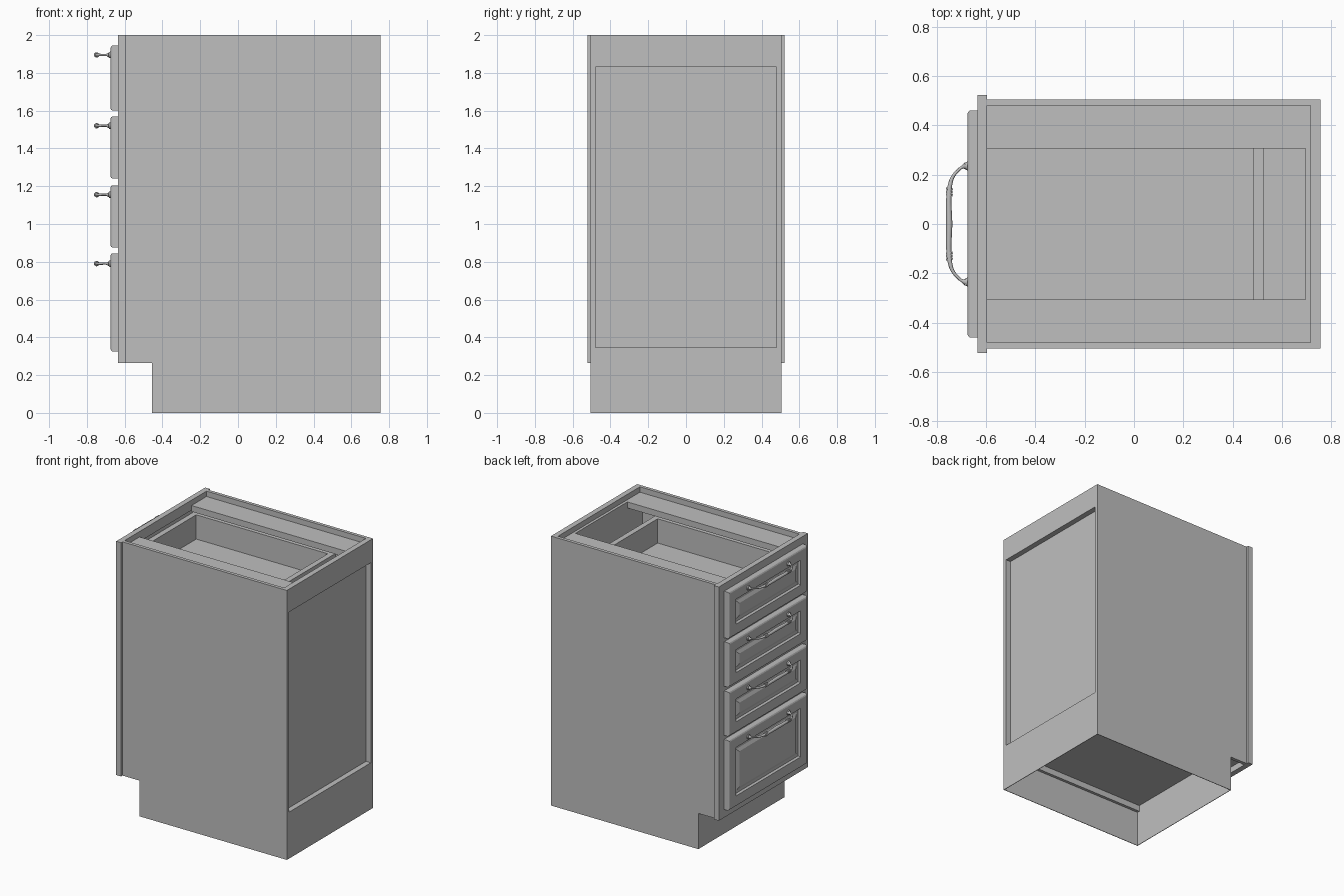
import bpy, bmesh
from math import pi
from mathutils import Vector

cube = bpy.data.objects.get("Cube")
if cube:
    bpy.data.objects.remove(cube, do_unlink=True)

paint = bpy.data.materials.new("plain grey")
paint.use_nodes = True
GREY = (0.52, 0.52, 0.52, 1)
paint.diffuse_color = GREY
paint.node_tree.nodes["Principled BSDF"].inputs["Base Color"].default_value = GREY


def finish(name, bm):
    bmesh.ops.recalc_face_normals(bm, faces=bm.faces)
    mesh = bpy.data.meshes.new(name)
    bm.to_mesh(mesh)
    bm.free()
    mesh.materials.append(paint)
    ob = bpy.data.objects.new(name, mesh)
    bpy.context.collection.objects.link(ob)
    return ob


def boxes(name, *spans):
    """One object from boxes, each given as x, y and z ranges."""
    bm = bmesh.new()
    for span in spans:
        verts = bmesh.ops.create_cube(bm, size=1)["verts"]
        for v in verts:
            v.co = [lo + (c + 0.5) * (hi - lo) for c, (lo, hi) in zip(v.co, span)]
    return finish(name, bm)


# Main levels of the carcass
FRONT, FRAME, KICK, BACK = -0.595, -0.635, -0.455, 0.755
SIDE, INNER, NOTCH, TOP = 0.505, 0.48, 0.265, 2.0
SKIN = 0.004
IN_BACK = 0.715

# Side panels: notched outer skin with a thicker board above the plinth
for label, s in (("left", 1), ("right", -1)):
    bm = bmesh.new()
    outline = [(KICK, 0), (BACK, 0), (BACK, TOP), (FRONT, TOP), (FRONT, NOTCH), (KICK, NOTCH)]
    face = bm.faces.new([bm.verts.new((x, s * SIDE, z)) for x, z in outline])
    ext = bmesh.ops.extrude_face_region(bm, geom=[face])["geom"]
    moved = [g for g in ext if isinstance(g, bmesh.types.BMVert)]
    bmesh.ops.translate(bm, vec=(0, -s * SKIN, 0), verts=moved)
    finish(label + "_side_skin", bm)
    boxes(label + "_side_board",
          ((FRONT, BACK), sorted((s * INNER, s * (SIDE - SKIN))), (NOTCH, TOP)))
    # Top stretcher running front to back
    boxes(label + "_top_stretcher",
          ((FRONT, IN_BACK), sorted((s * 0.305, s * INNER)), (1.915, 1.96)))

# Plinth, floor and back
WIDE = (-INNER, INNER)
boxes("toe_kick", ((KICK, KICK + SKIN), (-SIDE + SKIN, SIDE - SKIN), (0, 0.31)))
boxes("cabinet_floor", ((FRONT, IN_BACK), WIDE, (0.31, 0.345)))
boxes("back_panel", ((0.695, IN_BACK), WIDE, (0.31, 1.96)))
boxes("back_top_rail", ((IN_BACK, BACK), WIDE, (1.83, TOP)))
boxes("back_bottom_rail",
      ((BACK - SKIN, BACK), (-SIDE + SKIN, SIDE - SKIN), (0, NOTCH)),
      ((IN_BACK, BACK), WIDE, (NOTCH, 0.345)))

# Drawer levels: front bottom, front top, handle height
DRAWERS = {"top": (1.60, 1.945, 1.895), "upper": (1.24, 1.57, 1.52),
           "lower": (0.875, 1.205, 1.155), "bottom": (0.325, 0.845, 0.79)}

# Face frame: stiles at the sides, rails between the drawers
OPEN = 0.42
EDGES = [NOTCH] + [z for lo, hi, _ in reversed(DRAWERS.values()) for z in (lo + 0.02, hi - 0.02)] + [TOP]
frame = [((FRAME, FRONT), sorted((s * OPEN, s * 0.522)), (NOTCH, TOP)) for s in (1, -1)]
frame += [((FRAME, FRONT), (-OPEN, OPEN), (EDGES[i], EDGES[i + 1])) for i in range(0, len(EDGES), 2)]
boxes("face_frame", *frame)


def drawer_front(name, lo, hi):
    """Raised-panel front lofted through rectangular rings of (inset, depth)."""
    bm = bmesh.new()
    profile = [(0, 0), (0, 0.03), (0.004, 0.036), (0.012, 0.04), (0.08, 0.04),
               (0.088, 0.026), (0.106, 0.024), (0.128, 0.035)]
    rings = []
    for inset, depth in profile:
        y, z0, z1 = 0.46 - inset, lo + inset, hi - inset
        rings.append([bm.verts.new((FRAME - depth, a, b))
                      for a, b in ((-y, z0), (y, z0), (y, z1), (-y, z1))])
    for a, b in zip(rings, rings[1:]):
        for i in range(4):
            j = (i + 1) % 4
            bm.faces.new((a[i], a[j], b[j], b[i]))
    bm.faces.new(rings[0])
    bm.faces.new(rings[-1])
    finish(name, bm)


def drawer_box(name, lo, hi):
    w, t, end = 0.4, 0.04, 0.525
    boxes(name,
          ((FRAME, end), (w - t, w), (lo, hi)),
          ((FRAME, end), (-w, t - w), (lo, hi)),
          ((end - t, end), (t - w, w - t), (lo, hi)),
          ((FRAME, FRAME + t), (t - w, w - t), (lo, hi)),
          ((FRAME + t, end - t), (t - w, w - t), (lo + 0.03, lo + 0.05)))


def turned(bm, start, end, r1, r2):
    """Add a tapered round piece between two points."""
    start, end = Vector(start), Vector(end)
    axis = end - start
    mat = axis.to_track_quat("Z", "Y").to_matrix().to_4x4()
    mat.translation = (start + end) / 2
    bmesh.ops.create_cone(bm, cap_ends=True, segments=16, radius1=r1, radius2=r2,
                          depth=axis.length, matrix=mat)


def handle(name, z):
    # Bowed grip with a swelling middle
    half = [(-0.683, 0.235, 0.011), (-0.697, 0.23, 0.006), (-0.715, 0.215, 0.006),
            (-0.735, 0.19, 0.007), (-0.746, 0.155, 0.009), (-0.75, 0.12, 0.01)]
    path = half + [(-0.749, 0, 0.013)] + [(x, -y, r) for x, y, r in reversed(half)]
    curve = bpy.data.curves.new(name, "CURVE")
    curve.dimensions = "3D"
    curve.bevel_depth = 1
    curve.bevel_resolution = 3
    curve.use_fill_caps = True
    curve.resolution_u = 4
    spline = curve.splines.new("BEZIER")
    spline.bezier_points.add(len(path) - 1)
    for p, (x, y, r) in zip(spline.bezier_points, path):
        p.co = (x, y, z)
        p.radius = r
        p.handle_left_type = p.handle_right_type = "AUTO"
    curve.materials.append(paint)
    bpy.context.collection.objects.link(bpy.data.objects.new(name + "_grip", curve))
    # Feet and collars
    bm = bmesh.new()
    for s in (1, -1):
        turned(bm, (-0.673, s * 0.235, z), (-0.682, s * 0.235, z), 0.018, 0.016)
        turned(bm, (-0.682, s * 0.235, z), (-0.696, s * 0.231, z), 0.014, 0.006)
        for y in (0.118, 0.13, 0.142):
            turned(bm, (-0.749, s * (y - 0.004), z), (-0.748, s * (y + 0.004), z), 0.014, 0.014)
    ob = finish(name + "_fittings", bm)
    bpy.ops.object.select_all(action="DESELECT")
    ob.select_set(True)
    bpy.context.view_layer.objects.active = ob
    bpy.ops.object.shade_smooth_by_angle(angle=pi / 6)


for label, (lo, hi, grip) in DRAWERS.items():
    drawer_front(label + "_drawer_front", lo, hi)
    drawer_box(label + "_drawer_box", lo + 0.04, hi - 0.075)
    handle(label + "_handle", grip)
